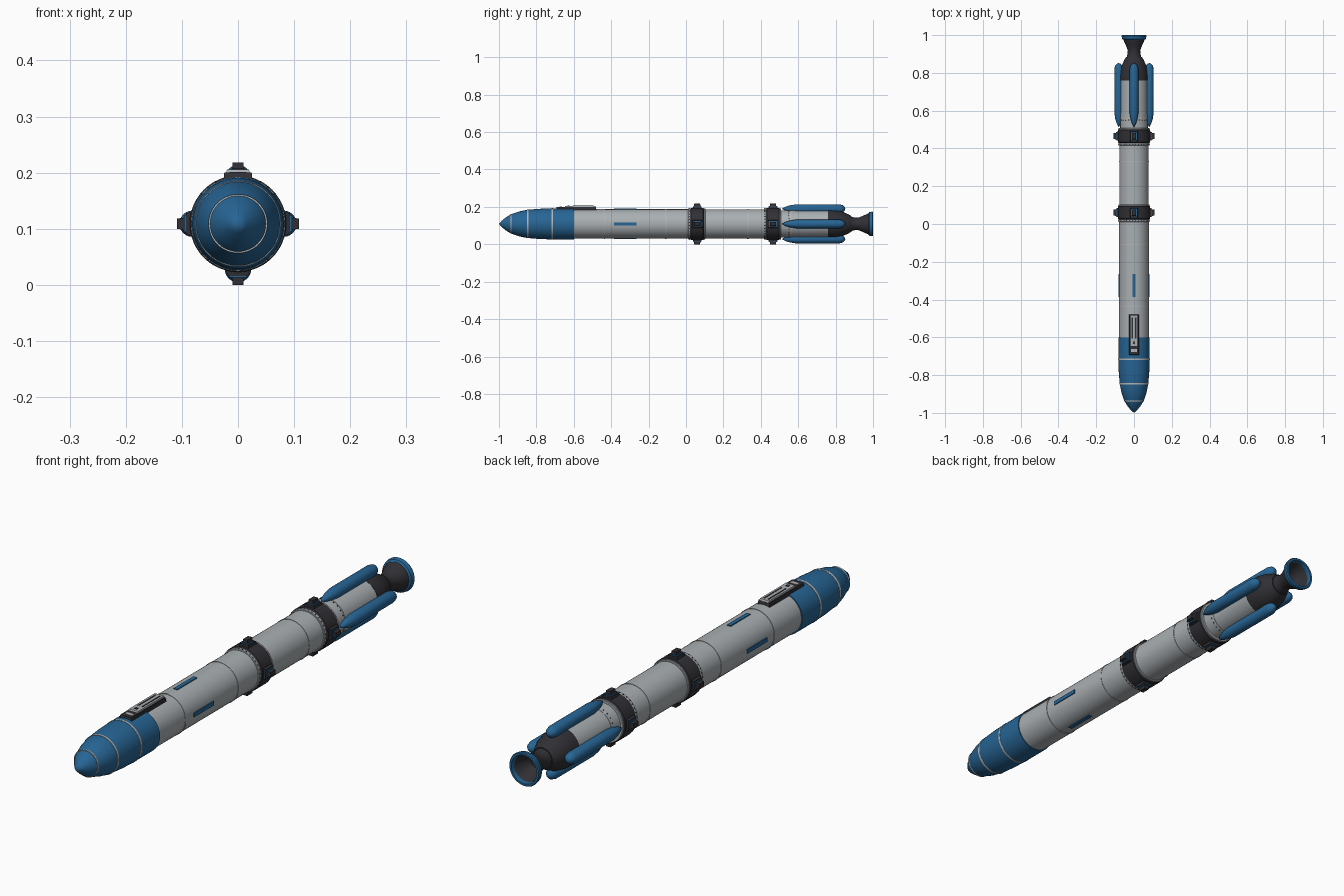
import bpy, bmesh, math
from mathutils import Matrix, Vector

cube = bpy.data.objects.get("Cube")
if cube:
    bpy.data.objects.remove(cube, do_unlink=True)

AXIS_Z = 0.109
QUARTERS = {"top": 0, "right": 1, "bottom": 2, "left": 3}


def material(name, r, g, b):
    m = bpy.data.materials.new(name)
    m.use_nodes = True
    m.diffuse_color = (r, g, b, 1)
    bsdf = m.node_tree.nodes["Principled BSDF"]
    bsdf.inputs["Base Color"].default_value = (r, g, b, 1)
    bsdf.inputs["Roughness"].default_value = 0.6
    return m


GREY = material("hull_grey", 0.40, 0.43, 0.45)
PALE = material("seam_grey", 0.46, 0.46, 0.46)
BLUE = material("deep_blue", 0.02, 0.13, 0.30)
DARK = material("charcoal", 0.03, 0.03, 0.036)


def around(quarter):
    """Turn about the long axis, from the top position to another side."""
    return Matrix.Translation((0, 0, AXIS_Z)) @ Matrix.Rotation(-quarter * math.pi / 2, 4, 'Y')


def finish(name, bm, mat, matrix, smooth=True):
    bmesh.ops.recalc_face_normals(bm, faces=bm.faces)
    mesh = bpy.data.meshes.new(name)
    bm.to_mesh(mesh)
    bm.free()
    mesh.materials.append(mat)
    obj = bpy.data.objects.new(name, mesh)
    bpy.context.collection.objects.link(obj)
    mesh.transform(matrix)
    if smooth:
        bpy.ops.object.select_all(action='DESELECT')
        obj.select_set(True)
        bpy.context.view_layer.objects.active = obj
        bpy.ops.object.shade_smooth_by_angle(angle=math.radians(35))
    return obj


def lathe(name, profile, mat, sides=48, matrix=None, closed=False):
    """Spin (y, radius) points about the long axis."""
    bm = bmesh.new()
    pts = [bm.verts.new((0, y, r)) for y, r in profile]
    edges = [bm.edges.new(pair) for pair in zip(pts, pts[1:])]
    if closed:
        edges.append(bm.edges.new((pts[-1], pts[0])))
    bmesh.ops.spin(bm, geom=pts + edges, cent=(0, 0, 0), axis=(0, 1, 0),
                   angle=math.tau, steps=sides, use_duplicate=False)
    bmesh.ops.remove_doubles(bm, verts=bm.verts, dist=1e-5)
    return finish(name, bm, mat, matrix or around(0))


def band(name, y0, y1, radius, mat, bevel=0.0, inner=0.06):
    lathe(name, [(y0, inner), (y0, radius - bevel), (y0 + bevel, radius),
                 (y1 - bevel, radius), (y1, radius - bevel), (y1, inner)], mat)


def block(name, centre, size, mat, quarter=0, taper=1.0):
    """Box on the top of the hull, turned to a side; taper narrows its outer face."""
    bm = bmesh.new()
    bmesh.ops.create_cube(bm, size=1)
    for v in bm.verts:
        k = taper if v.co.z > 0 else 1
        v.co = Vector((v.co.x * size[0] * k, v.co.y * size[1] * (k + 1) / 2,
                       v.co.z * size[2])) + Vector(centre)
    return finish(name, bm, mat, around(quarter), smooth=False)


def bolts(name, y, radius, count, mat):
    bm = bmesh.new()
    for i in range(count):
        a = math.tau * (i + 0.5) / count
        pos = Matrix.Translation((radius * math.sin(a), y, radius * math.cos(a)))
        bmesh.ops.create_icosphere(bm, subdivisions=1, radius=0.0025, matrix=pos)
    finish(name, bm, mat, around(0))


# Nose cone with pale seams
lathe("nose_cone", [(-1, 0), (-0.985, 0.017), (-0.96, 0.037), (-0.935, 0.052),
                    (-0.89, 0.067), (-0.847, 0.0755), (-0.78, 0.081),
                    (-0.715, 0.083), (-0.60, 0.083), (-0.60, 0.07)], BLUE)
for i, (y, r) in enumerate([(-0.935, 0.0525), (-0.847, 0.0765), (-0.715, 0.084)]):
    band(f"nose_seam_{i + 1}", y - 0.004, y + 0.004, r, PALE, inner=0.04)

# Hull tube sections and the raised seams between them
band("forward_hull", -0.61, -0.435, 0.079, GREY)
band("middle_hull", -0.435, 0.06, 0.0785, GREY)
band("aft_hull", 0.06, 0.47, 0.078, GREY)
band("engine_hull", 0.47, 0.765, 0.073, GREY)
for i, (y, r) in enumerate([(-0.435, 0.0805), (-0.108, 0.08), (0.33, 0.0795), (0.56, 0.0745)]):
    band(f"hull_seam_{i + 1}", y - 0.003, y + 0.003, r, PALE)
bolts("engine_hull_bolts", 0.55, 0.0735, 24, DARK)

# Clamp rings with flanges, bolts and four lugs each
for n, y in (("forward", 0.06), ("aft", 0.465)):
    band(f"{n}_clamp_ring", y - 0.036, y + 0.036, 0.086, DARK, 0.004)
    band(f"{n}_clamp_front_flange", y - 0.049, y - 0.034, 0.083, GREY, 0.002)
    band(f"{n}_clamp_rear_flange", y + 0.034, y + 0.043, 0.083, GREY, 0.002)
    bolts(f"{n}_flange_bolts", y - 0.043, 0.083, 32, DARK)
    for side, q in QUARTERS.items():
        block(f"{n}_{side}_lug_base", (0, y, 0.086), (0.044, 0.05, 0.014), DARK, q, 0.85)
        block(f"{n}_{side}_lug_plate", (0, y, 0.0925), (0.030, 0.042, 0.007), BLUE, q)
        block(f"{n}_{side}_lug", (0, y, 0.1), (0.022, 0.034, 0.018), DARK, q, 0.85)

# Blue slot markers on four sides, and the side boosters
for side, q in QUARTERS.items():
    block(f"{side}_slot", (0, -0.325, 0.0775), (0.016, 0.122, 0.008), BLUE, q)
    lathe(f"{side}_booster", [(0.512, 0), (0.53, 0.010), (0.555, 0.018), (0.59, 0.0235),
                              (0.82, 0.0235), (0.838, 0.019), (0.848, 0.010), (0.852, 0)],
          BLUE, 24, around(q) @ Matrix.Translation((0, 0, 0.081)))

# Equipment panel on the back of the nose
block("panel_base", (0, -0.587, 0.083), (0.052, 0.215, 0.016), DARK, taper=0.94)
block("panel_cover", (0, -0.565, 0.0935), (0.042, 0.165, 0.007), GREY, taper=0.94)
for n, x in (("left", 0.009), ("right", -0.009)):
    block(f"panel_{n}_slot", (x, -0.55, 0.097), (0.006, 0.11, 0.002), DARK)
block("panel_button", (0, -0.628, 0.0975), (0.012, 0.012, 0.003), DARK)
block("panel_front_strip", (0, -0.67, 0.091), (0.03, 0.014, 0.002), PALE)

# Engine shroud, hollow nozzle and its lip
lathe("engine_shroud", [(0.76, 0.06), (0.76, 0.074), (0.80, 0.073), (0.835, 0.066),
                        (0.865, 0.053), (0.885, 0.042), (0.887, 0.0)], DARK)
lathe("nozzle", [(0.88, 0.04), (0.90, 0.034), (0.92, 0.033), (0.945, 0.043),
                 (0.97, 0.054), (0.99, 0.060), (0.99, 0.054), (0.965, 0.045),
                 (0.94, 0.034), (0.92, 0.025), (0.915, 0)], DARK)
lathe("nozzle_lip", [(0.975, 0.056), (0.98, 0.063), (0.996, 0.066), (1.0, 0.063),
                     (1.0, 0.055), (0.985, 0.052)], BLUE, closed=True)
